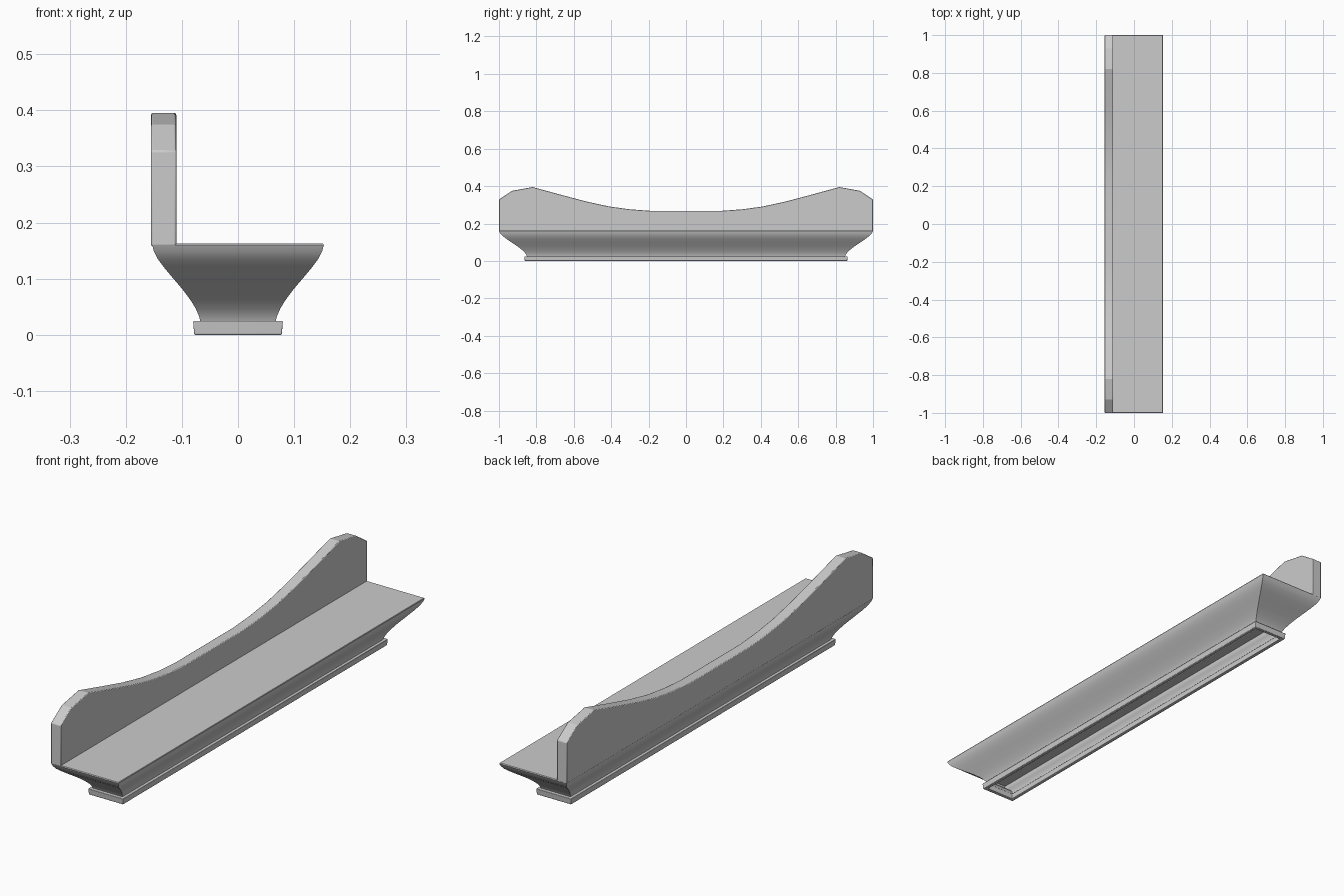
import bpy, bmesh, math

if "Cube" in bpy.data.objects:
    bpy.data.objects.remove(bpy.data.objects["Cube"])


def finish(bm, name, bevel=0.0, angle=40):
    bmesh.ops.recalc_face_normals(bm, faces=bm.faces)
    mesh = bpy.data.meshes.new(name)
    bm.to_mesh(mesh)
    bm.free()
    obj = bpy.data.objects.new(name, mesh)
    bpy.context.collection.objects.link(obj)
    if bevel:
        mod = obj.modifiers.new("soft_edges", "BEVEL")
        mod.width = bevel
        mod.segments = 2
        mod.limit_method = "ANGLE"
        mod.angle_limit = math.radians(30)
    bpy.ops.object.select_all(action="DESELECT")
    obj.select_set(True)
    bpy.context.view_layer.objects.active = obj
    bpy.ops.object.shade_smooth_by_angle(angle=math.radians(angle))
    return obj


def loft(bm, rings, closed=False):
    """Bridge rectangular rings given as (half_x, half_y, z)."""
    loops = [[bm.verts.new((sx * x, sy * y, z))
              for sx, sy in ((-1, -1), (1, -1), (1, 1), (-1, 1))]
             for x, y, z in rings]
    pairs = list(zip(loops, loops[1:]))
    if closed:
        pairs.append((loops[-1], loops[0]))
    for a, b in pairs:
        for i in range(4):
            j = (i + 1) % 4
            bm.faces.new((a[i], a[j], b[j], b[i]))
    return loops


# Flared hollow seat body, open underneath
profile = [(0.067, 0.022), (0.069, 0.032), (0.075, 0.046), (0.084, 0.061),
           (0.098, 0.080), (0.115, 0.100), (0.131, 0.119), (0.143, 0.135),
           (0.150, 0.149), (0.153, 0.160), (0.1515, 0.163)]
bm = bmesh.new()
loops = loft(bm, [(x, 1 - (0.153 - x) * 1.75, z) for x, z in profile])
bm.faces.new(loops[-1])
finish(bm, "seat_body")

# Plinth frame around the foot, slightly wider at the top
bm = bmesh.new()
loft(bm, [(0.078, 0.862, 0), (0.080, 0.865, 0.025),
          (0.064, 0.848, 0.025), (0.064, 0.848, 0)], closed=True)
finish(bm, "plinth", 0.002)

# Backrest with a dipped top edge and clipped shoulders
half = [(1.0, 0.158), (1.0, 0.328), (0.93, 0.375), (0.82, 0.395),
        (0.67, 0.354), (0.53, 0.317), (0.41, 0.291), (0.30, 0.276),
        (0.19, 0.268)]
outline = half + [(-y, z) for y, z in reversed(half)]
bm = bmesh.new()
face = bm.faces.new([bm.verts.new((-0.155, y, z)) for y, z in outline])
ext = bmesh.ops.extrude_face_region(bm, geom=[face], use_keep_orig=True)
bmesh.ops.translate(bm, vec=(0.045, 0, 0),
                    verts=[g for g in ext["geom"] if isinstance(g, bmesh.types.BMVert)])
finish(bm, "backrest", 0.003, 20)
